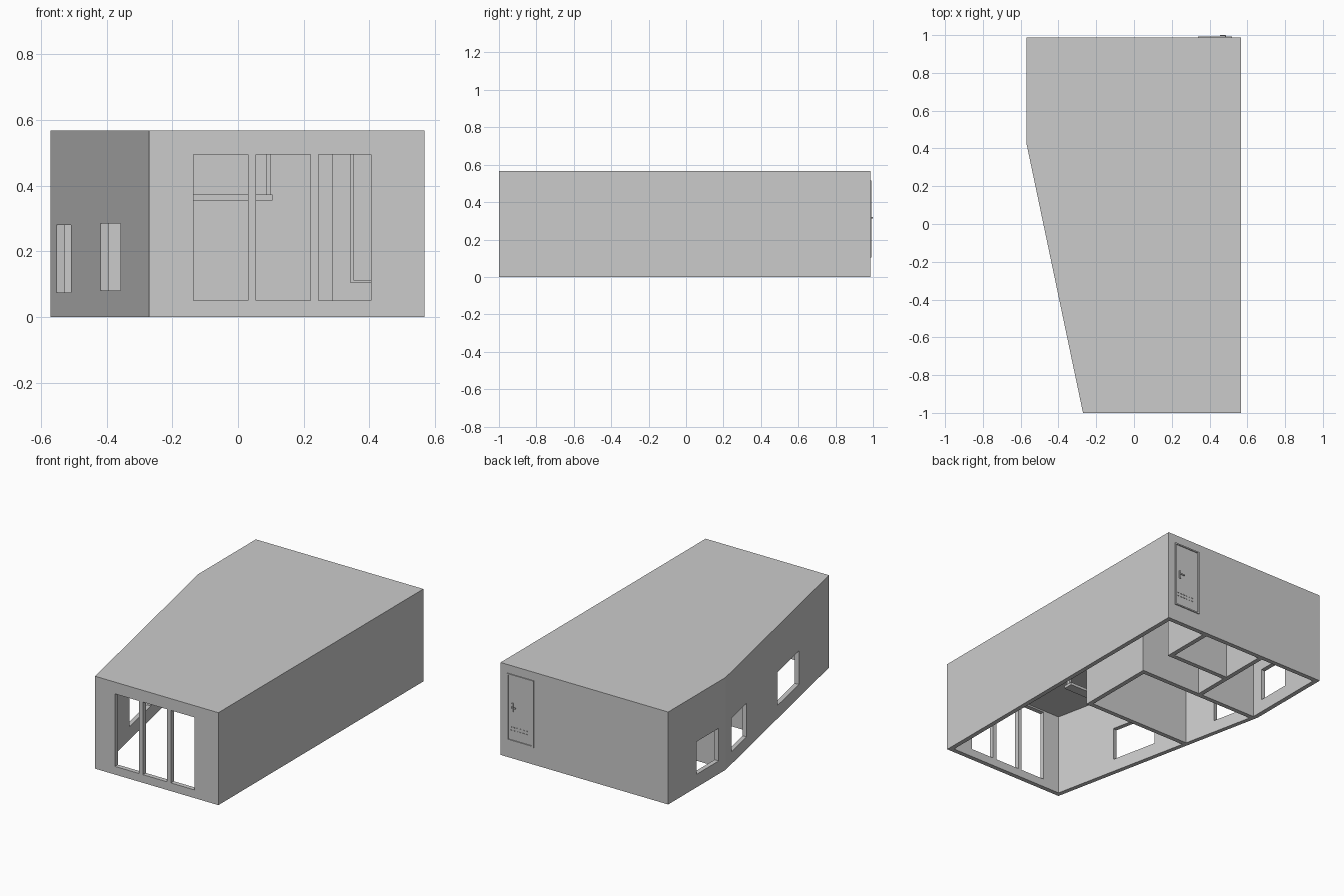
import bpy, bmesh
from mathutils import Vector

cube = bpy.data.objects.get("Cube")
if cube:
    bpy.data.objects.remove(cube)


def material(name, value):
    m = bpy.data.materials.new(name)
    m.use_nodes = True
    colour = (value, value, value, 1)
    m.diffuse_color = colour
    m.node_tree.nodes["Principled BSDF"].inputs["Base Color"].default_value = colour
    return m


GREY = material("plaster grey", 0.6)
H, CEIL, T = 0.567, 0.505, 0.028
R, BACK = 0.567, 0.987
KINK, FRONT_CORNER = Vector((-0.57, 0.43)), Vector((-0.27, -1))


def finish(name, bm):
    bmesh.ops.recalc_face_normals(bm, faces=bm.faces)
    mesh = bpy.data.meshes.new(name)
    bm.to_mesh(mesh)
    bm.free()
    mesh.materials.append(GREY)
    ob = bpy.data.objects.new(name, mesh)
    bpy.context.collection.objects.link(ob)
    return ob


def prism(name, outline, z0, z1):
    bm = bmesh.new()
    face = bm.faces.new([bm.verts.new((p[0], p[1], z0)) for p in outline])
    top = bmesh.ops.extrude_face_region(bm, geom=[face])["geom"]
    bmesh.ops.translate(bm, vec=(0, 0, z1 - z0),
                        verts=[v for v in top if isinstance(v, bmesh.types.BMVert)])
    return finish(name, bm)


def box(name, x0, x1, y0, y1, z0, z1):
    return prism(name, [(x0, y0), (x1, y0), (x1, y1), (x0, y1)], z0, z1)


def cut(target, cutter):
    mod = target.modifiers.new(cutter.name, "BOOLEAN")
    mod.operation, mod.solver, mod.object = "DIFFERENCE", "EXACT", cutter
    cutter.hide_render = True
    cutter.hide_set(True)
    cutter.display_type = "WIRE"


def slant_x(y):
    return KINK.x + (FRONT_CORNER.x - KINK.x) * (KINK.y - y) / (KINK.y - FRONT_CORNER.y)


# Roofed shell, hollow and open underneath
shell = prism("outer_shell", [FRONT_CORNER, (R, -1), (R, BACK), (KINK.x, BACK), KINK], 0, H)
s = T * 1.02
room = prism("room_cutter", [(slant_x(T - 1) + s, T - 1), (R - T, T - 1), (R - T, BACK - T),
                             (KINK.x + T, BACK - T), (KINK.x + T, KINK.y - 0.003)], -0.1, CEIL)
cut(shell, room)

# Three tall front openings
for i, (x0, x1) in enumerate([(-0.135, 0.03), (0.055, 0.22), (0.245, 0.405)]):
    cut(shell, box(f"front_opening_cutter_{i}", x0, x1, -1.05, -0.95, 0.05, 0.495))

# Window in the straight side and two in the slanted side
cut(shell, box("back_window_cutter", -0.62, -0.52, 0.497, 0.71, 0.08, 0.28))
d = (FRONT_CORNER - KINK).normalized()
n = Vector((-d.y, d.x)) * 0.05
for i, (y0, y1, z0, z1) in enumerate([(0.138, 0.347, 0.075, 0.28), (-0.584, -0.29, 0.08, 0.285)]):
    a, b = Vector((slant_x(y0), y0)), Vector((slant_x(y1), y1))
    cut(shell, prism(f"slanted_window_cutter_{i}", [a - n, a + n, b + n, b - n], z0, z1))

# Interior partitions
W = 0.028
top = CEIL + 0.002
prism("living_room_wall", [(slant_x(-0.085) + 0.01, -0.085), (0.287, -0.085),
                           (0.287, -0.085 + W), (slant_x(-0.085 + W) + 0.01, -0.085 + W)], 0, top)
box("corridor_wall", 0.287 - W, 0.287, -0.085 + W, 0.397, 0, top)
box("bedroom_wall", KINK.x + 0.01, 0.287, 0.397, 0.397 + W, 0, top)
box("bathroom_side_wall", -0.13 - W, -0.13, 0.397 + W, BACK - 0.01, 0, top)
box("bathroom_front_wall", -0.13, 0.287, 0.645, 0.645 + W, 0, top)
box("entry_wall", 0.287 - W, 0.287, 0.645 + W, BACK - 0.01, 0, top)

# Hanging ceiling fixture in the front room
box("hanging_shelf", -0.16, 0.105, -0.5, -0.44, 0.355, 0.372)
box("shelf_support", 0.085, 0.1, -0.48, -0.46, 0.37, top)

# Entrance door: frame and leaf, outside and inside
for side, y0, y1 in [("outer", BACK - 0.005, 0.993), ("inner", BACK - T - 0.006, BACK - T + 0.005)]:
    box(f"{side}_door_frame_left", 0.512, 0.52, y0, y1, 0.105, 0.515)
    box(f"{side}_door_frame_right", 0.34, 0.352, y0, y1, 0.105, 0.515)
    box(f"{side}_door_frame_top", 0.352, 0.512, y0, y1, 0.507, 0.515)
    box(f"{side}_door_sill", 0.352, 0.512, y0, y1, 0.105, 0.113)

# Handle and vent studs
box("handle_plate", 0.478, 0.49, BACK - 0.005, 0.993, 0.29, 0.34)
box("handle_stem", 0.481, 0.487, 0.99, 1.0, 0.312, 0.32)
box("handle_lever", 0.455, 0.487, 0.996, 1.0, 0.312, 0.32)
for row in range(2):
    for i in range(6):
        x = 0.385 + i * 0.021
        box(f"vent_stud_{row}_{i}", x, x + 0.01, BACK - 0.005, 0.99, 0.17 + row * 0.02, 0.174 + row * 0.02)
